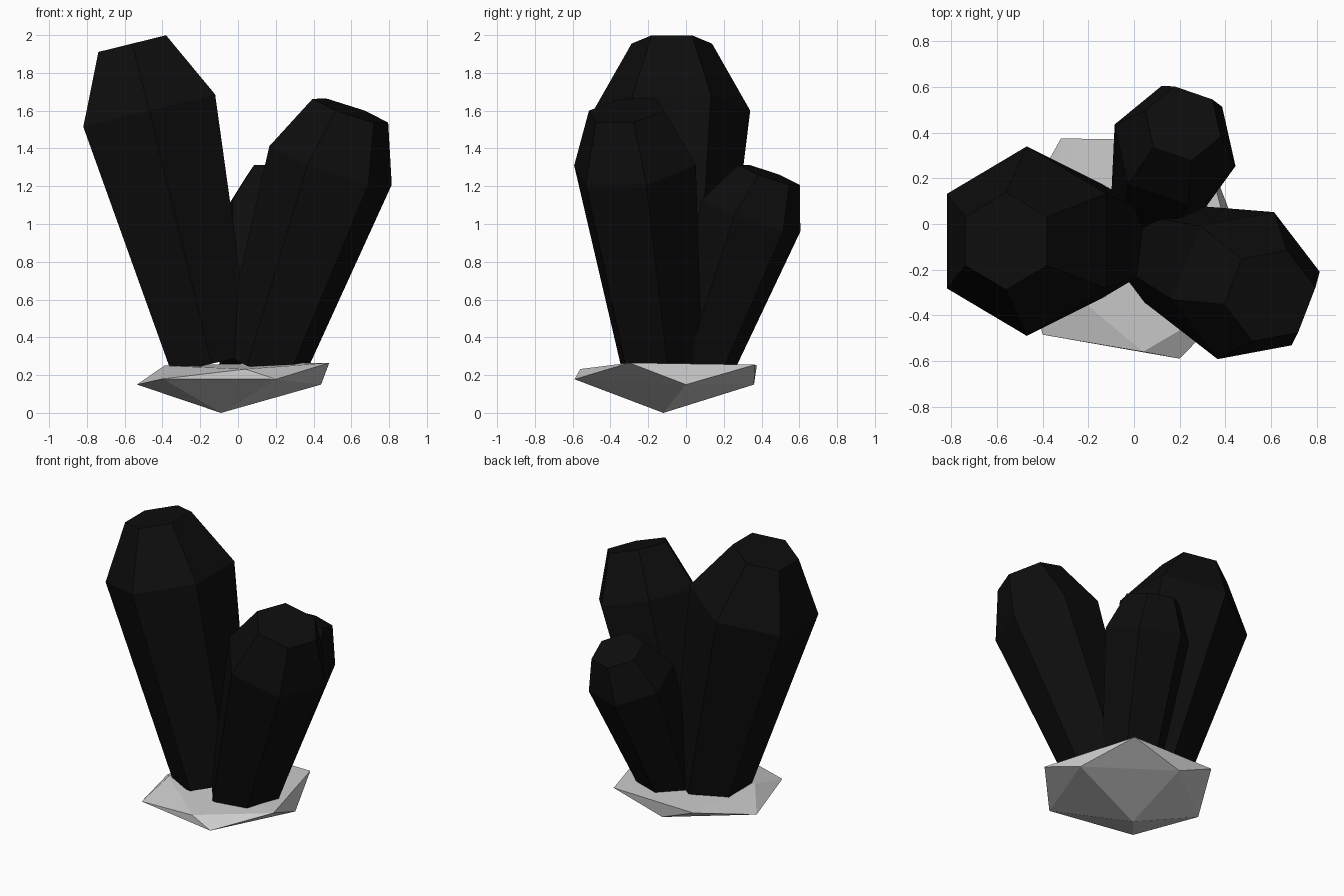
import bpy, bmesh, math
from mathutils import Vector

if "Cube" in bpy.data.objects:
    bpy.data.objects.remove(bpy.data.objects["Cube"])

black = bpy.data.materials.new("dark_crystal")
black.diffuse_color = (0.004, 0.004, 0.004, 1)
black.use_nodes = True
black.node_tree.nodes["Principled BSDF"].inputs["Base Color"].default_value = black.diffuse_color


def finish(name, bm, mat=None):
    bmesh.ops.recalc_face_normals(bm, faces=bm.faces)
    me = bpy.data.meshes.new(name)
    bm.to_mesh(me)
    bm.free()
    ob = bpy.data.objects.new(name, me)
    bpy.context.collection.objects.link(ob)
    if mat:
        me.materials.append(mat)
    return ob


def crystal(name, base, shoulder, cap, radii, angle):
    """Tapered hexagonal prism: base ring, wide shoulder ring, flat cap ring."""
    base, shoulder, cap = Vector(base), Vector(shoulder), Vector(cap)
    tilt = Vector((0, 0, 1)).rotation_difference(shoulder - base)
    bm = bmesh.new()
    rings = []
    for c, r in zip((base, shoulder, cap), radii):
        ring = []
        for i in range(6):
            a = math.radians(angle + 60 * i)
            ring.append(bm.verts.new(c + tilt @ Vector((r * math.cos(a), r * math.sin(a), 0))))
        rings.append(ring)
    for lo, hi in zip(rings, rings[1:]):
        for i in range(6):
            j = (i + 1) % 6
            bm.faces.new((lo[i], lo[j], hi[j], hi[i]))
    bm.faces.new(rings[0])
    bm.faces.new(rings[-1])
    return finish(name, bm, black)


# Three leaning crystals
crystal("large_crystal", (-0.14, -0.075, 0.26), (-0.47, -0.075, 1.6),
        (-0.56, -0.075, 1.955), (0.25, 0.415, 0.213), 30)
crystal("medium_crystal", (0.13, -0.13, 0.25), (0.49, -0.27, 1.31),
        (0.595, -0.315, 1.6), (0.23, 0.345, 0.213), 9)
crystal("small_crystal", (0.08, 0.06, 0.24), (0.18, 0.345, 1.045),
        (0.215, 0.44, 1.26), (0.19, 0.28, 0.175), -19)

# Rock base: squashed, uneven icosahedron
lower = [(0.44, 0.0, 0.15), (-0.07, 0.36, 0.15), (-0.535, -0.01, 0.15),
         (-0.4, -0.485, 0.18), (0.2, -0.59, 0.178)]
upper = [(0.3, 0.365, 0.255), (-0.32, 0.375, 0.25), (-0.39, -0.2, 0.25),
         (0.04, -0.56, 0.232), (0.483, -0.3, 0.265)]
bm = bmesh.new()
bottom = bm.verts.new((-0.09, -0.12, 0))
top = bm.verts.new((0.0, -0.03, 0.26))
lo = [bm.verts.new(p) for p in lower]
up = [bm.verts.new(p) for p in upper]
for i in range(5):
    j = (i + 1) % 5
    bm.faces.new((bottom, lo[j], lo[i]))
    bm.faces.new((lo[i], lo[j], up[i]))
    bm.faces.new((up[i], lo[j], up[j]))
    bm.faces.new((top, up[i], up[j]))
finish("rock_base", bm)
